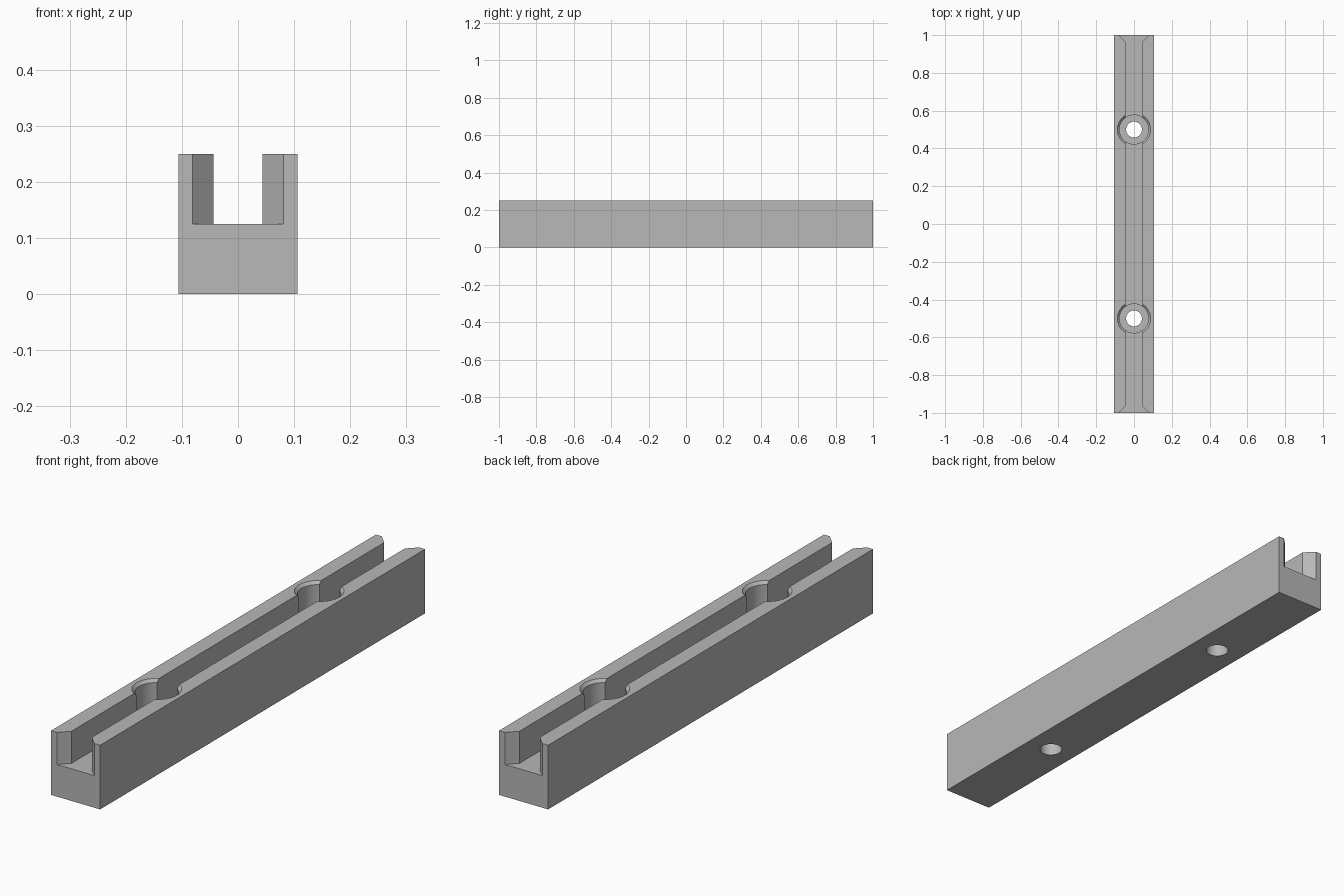
import bpy, bmesh, math

if "Cube" in bpy.data.objects:
    bpy.data.objects.remove(bpy.data.objects["Cube"], do_unlink=True)

HALF_W, HEIGHT, FLOOR = 0.106, 0.25, 0.125
SLOT, FLARE = 0.044, 0.081          # half widths of the groove and its mouths
BORE, HOLE, CHAMFER, SEAT = 0.077, 0.042, 0.011, 0.09

grey = bpy.data.materials.new("plain grey")
grey.use_nodes = True
colour = (0.48, 0.48, 0.48, 1)
grey.diffuse_color = colour
grey.node_tree.nodes["Principled BSDF"].inputs["Base Color"].default_value = colour


def finish(name, bm):
    bmesh.ops.recalc_face_normals(bm, faces=bm.faces)
    mesh = bpy.data.meshes.new(name)
    bm.to_mesh(mesh)
    bm.free()
    mesh.materials.append(grey)
    obj = bpy.data.objects.new(name, mesh)
    bpy.context.collection.objects.link(obj)
    return obj


def prism(name, outline, bottom, top):
    bm = bmesh.new()
    face = bm.faces.new([bm.verts.new((x, y, bottom)) for x, y in outline])
    up = bmesh.ops.extrude_face_region(bm, geom=[face])["geom"]
    verts = [v for v in up if isinstance(v, bmesh.types.BMVert)]
    bmesh.ops.translate(bm, verts=verts, vec=(0, 0, top - bottom))
    return finish(name, bm)


def lathe(name, profile, y, sides=64):
    bm = bmesh.new()
    rings = []
    for r, z in profile:
        angles = [math.tau * i / sides for i in range(sides)]
        rings.append([bm.verts.new((r * math.cos(a), y + r * math.sin(a), z)) for a in angles])
    for low, high in zip(rings, rings[1:]):
        for i in range(sides):
            j = (i + 1) % sides
            bm.faces.new((low[i], low[j], high[j], high[i]))
    bm.faces.new(rings[0])
    bm.faces.new(rings[-1])
    return finish(name, bm)


def cut(target, cutter):
    cutter.hide_render = True
    mod = target.modifiers.new("cut", "BOOLEAN")
    mod.operation, mod.solver, mod.object = "DIFFERENCE", "EXACT", cutter
    bpy.context.view_layer.objects.active = target
    bpy.ops.object.modifier_apply(modifier=mod.name)
    bpy.data.objects.remove(cutter, do_unlink=True)


# Solid bar
rail = prism("grooved_rail", [(-HALF_W, -1), (HALF_W, -1), (HALF_W, 1), (-HALF_W, 1)], 0, HEIGHT)

# Lengthwise groove with flared mouths, continued past both ends
inner = 1 - (FLARE - SLOT)
side = [(FLARE, -1.1), (FLARE, -1), (SLOT, -inner), (SLOT, inner), (FLARE, 1), (FLARE, 1.1)]
cut(rail, prism("groove_cutter", side + [(-x, y) for x, y in reversed(side)], FLOOR, 0.4))

# Two chamfered counterbores with through holes
lip = 0.02
profile = [(HOLE, -0.1), (HOLE, SEAT), (BORE, SEAT), (BORE, HEIGHT - CHAMFER),
           (BORE + CHAMFER + lip, HEIGHT + lip)]
for y in (-0.5, 0.5):
    cut(rail, lathe("screw_hole_cutter", profile, y))

# Smooth bores, sharp edges
bpy.ops.object.select_all(action="DESELECT")
rail.select_set(True)
bpy.context.view_layer.objects.active = rail
bpy.ops.object.shade_smooth_by_angle(angle=math.radians(30))
